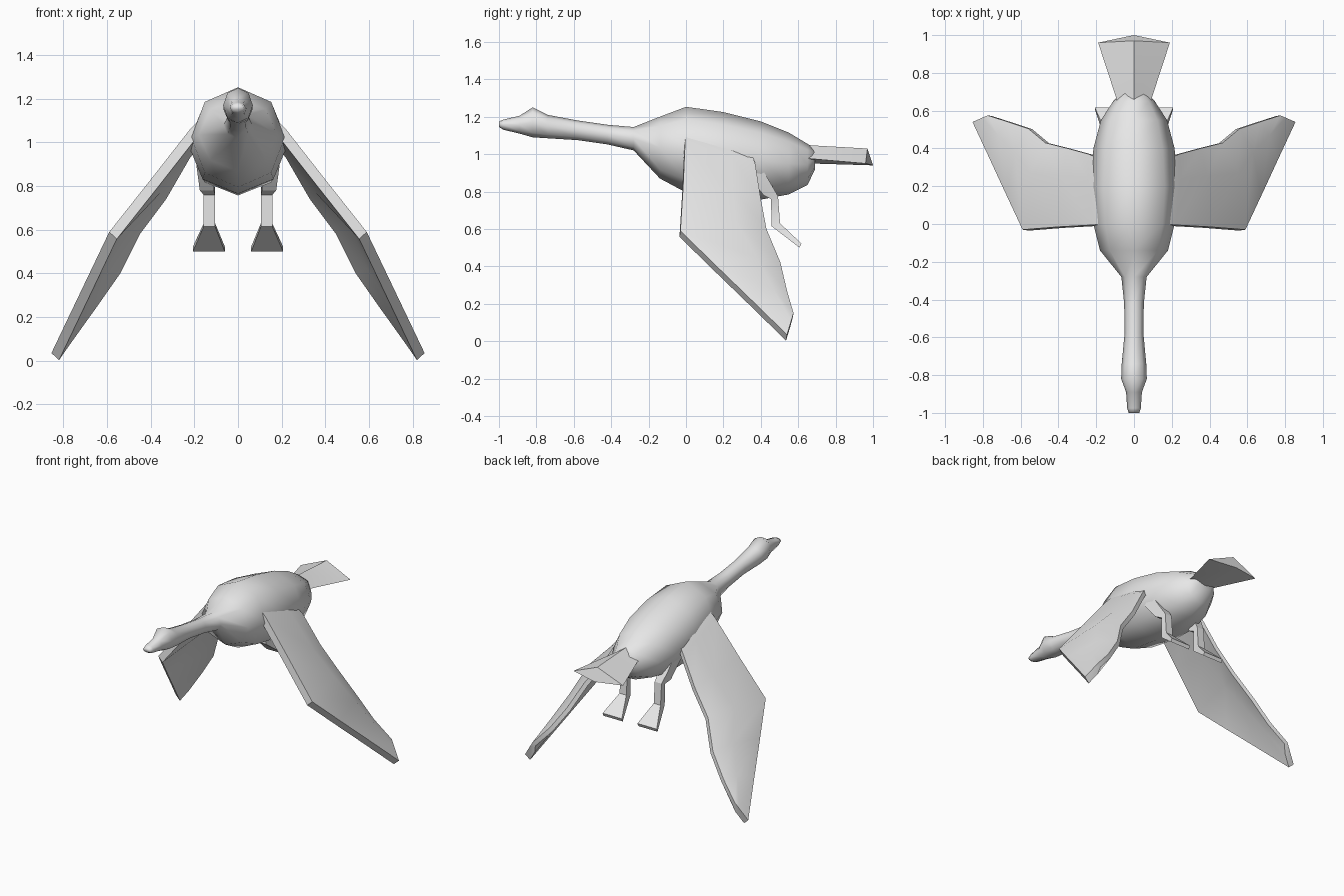
import bpy, bmesh, math
from mathutils import Vector

cube = bpy.data.objects.get("Cube")
if cube:
    bpy.data.objects.remove(cube, do_unlink=True)

grey = bpy.data.materials.new("plain_grey")
grey.use_nodes = True
grey.diffuse_color = (0.8, 0.8, 0.8, 1)
grey.node_tree.nodes["Principled BSDF"].inputs["Base Color"].default_value = (0.8, 0.8, 0.8, 1)


def loft(name, rings, mirror=False, smooth_angle=40):
    """Skin a list of equal-length point rings and cap both ends."""
    bm = bmesh.new()
    loops = [[bm.verts.new(p) for p in ring] for ring in rings]
    n = len(loops[0])
    for a, b in zip(loops, loops[1:]):
        for i in range(n):
            j = (i + 1) % n
            bm.faces.new((a[i], a[j], b[j], b[i]))
    bm.faces.new(loops[0])
    bm.faces.new(loops[-1])
    bmesh.ops.recalc_face_normals(bm, faces=bm.faces)
    mesh = bpy.data.meshes.new(name)
    bm.to_mesh(mesh)
    bm.free()
    mesh.materials.append(grey)
    obj = bpy.data.objects.new(name, mesh)
    bpy.context.collection.objects.link(obj)
    bpy.ops.object.select_all(action='DESELECT')
    obj.select_set(True)
    bpy.context.view_layer.objects.active = obj
    bpy.ops.object.shade_smooth_by_angle(angle=math.radians(smooth_angle))
    if mirror:
        obj.modifiers.new("Mirror", 'MIRROR').use_mirror_merge = False
    return obj


# Body, neck and head: eight-sided sections (y, top z, bottom z, half width)
sections = [
    (-1.00, 1.175, 1.145, 0.028), (-0.975, 1.185, 1.13, 0.036),
    (-0.89, 1.205, 1.11, 0.042), (-0.82, 1.25, 1.09, 0.068),
    (-0.74, 1.21, 1.085, 0.065), (-0.58, 1.18, 1.075, 0.05),
    (-0.42, 1.157, 1.052, 0.052), (-0.28, 1.145, 1.02, 0.067),
    (-0.14, 1.20, 0.87, 0.18), (0.0, 1.253, 0.795, 0.215),
    (0.20, 1.225, 0.765, 0.23), (0.40, 1.175, 0.757, 0.215),
    (0.55, 1.115, 0.785, 0.175), (0.65, 1.055, 0.835, 0.11),
    (0.69, 1.025, 0.92, 0.07),
]
body_rings = []
for y, top, bottom, half in sections:
    mid, tall = (top + bottom) / 2, (top - bottom) / 2
    body_rings.append([(half * math.sin(k * math.pi / 4), y,
                        mid + tall * math.cos(k * math.pi / 4)) for k in range(8)])
loft("body_neck_head", body_rings, smooth_angle=80)

# Fanned tail with a low central ridge
loft("tail", [
    [(0, 0.60, 1.055), (0.09, 0.60, 0.985), (0, 0.60, 0.95), (-0.09, 0.60, 0.985)],
    [(0, 0.67, 1.047), (0.095, 0.67, 0.975), (0, 0.67, 0.95), (-0.095, 0.67, 0.975)],
    [(0, 0.97, 1.03), (0.19, 0.96, 0.95), (0, 1.0, 0.94), (-0.19, 0.96, 0.95)],
])

# Wings: leading and trailing edge points per station, with camber lift
stations = [
    ((0.15, 0.00, 1.13), (0.15, 0.33, 1.06), 0.0),
    ((0.22, -0.005, 1.06), (0.24, 0.37, 0.95), 0.01),
    ((0.40, -0.015, 0.83), (0.35, 0.40, 0.76), 0.02),
    ((0.59, -0.03, 0.59), (0.47, 0.43, 0.60), 0.04),
    ((0.675, 0.152, 0.412), (0.56, 0.505, 0.42), 0.03),
    ((0.76, 0.336, 0.234), (0.665, 0.54, 0.27), 0.02),
    ((0.855, 0.54, 0.035), (0.775, 0.575, 0.15), 0.0),
]
wing_rings = []
for lead, trail, lift in stations:
    lead, trail = Vector(lead), Vector(trail)
    ridge = lead.lerp(trail, 0.65) + Vector((lift, 0, lift))
    down = Vector((-0.035, -0.005, -0.032))
    wing_rings.append([lead, ridge, trail, trail + down * 0.6, ridge + down, lead + down])
loft("wings", wing_rings, mirror=True)


# Legs and webbed feet: (inner x, outer x, front y, front z, back y, back z)
leg_rings = []
for x0, x1, fy, fz, by, bz in [
    (0.11, 0.19, 0.33, 0.89, 0.39, 0.95),
    (0.11, 0.175, 0.415, 0.78, 0.455, 0.84),
    (0.105, 0.157, 0.455, 0.76, 0.492, 0.775),
    (0.105, 0.157, 0.457, 0.615, 0.503, 0.63),
    (0.06, 0.207, 0.607, 0.50, 0.617, 0.522),
]:
    leg_rings.append([(x0, fy, fz), (x1, fy, fz), (x1, by, bz), (x0, by, bz)])
loft("legs_and_feet", leg_rings, mirror=True, smooth_angle=20)
